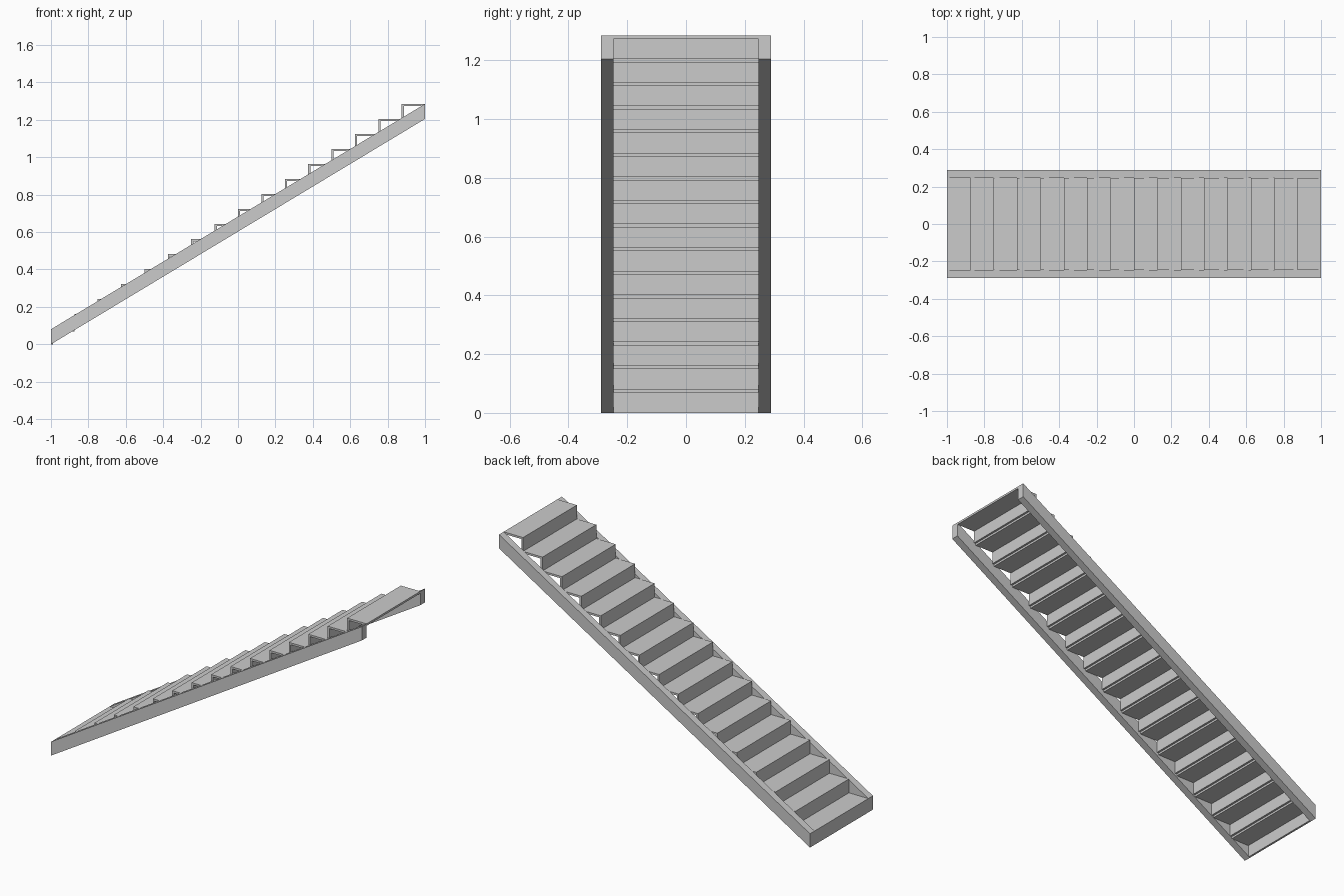
import bpy

if "Cube" in bpy.data.objects:
    bpy.data.objects.remove(bpy.data.objects["Cube"])

STEPS = 16
RUN = 2.0 / STEPS
RISE = 1.285 / STEPS
THICK = 0.0115          # board thickness of treads and risers
INNER, OUTER = 0.247, 0.289

grey = bpy.data.materials.new("light grey")
grey.diffuse_color = (0.6, 0.6, 0.6, 1)
grey.use_nodes = True
grey.node_tree.nodes["Principled BSDF"].inputs["Base Color"].default_value = grey.diffuse_color


def extrude_profile(name, profile, y0, y1):
    """Solid made from an (x, z) outline, counter-clockwise seen from the front."""
    n = len(profile)
    verts = [(x, y, z) for y in (y0, y1) for x, z in profile]
    faces = [tuple(range(n)), tuple(reversed(range(n, 2 * n)))]
    faces += [(i, i + n, (i + 1) % n + n, (i + 1) % n) for i in range(n)]
    mesh = bpy.data.meshes.new(name)
    mesh.from_pydata(verts, [], faces)
    mesh.materials.append(grey)
    obj = bpy.data.objects.new(name, mesh)
    bpy.context.collection.objects.link(obj)
    return obj


# Sloping side boards, cut vertical at both ends
top = RISE * STEPS
board = [(-1, 0), (1, top - RISE), (1, top), (-1, RISE)]
extrude_profile("stringer_front", board, -OUTER, -INNER)
extrude_profile("stringer_back", board, INNER, OUTER)

# Each step is an L-shaped board: a riser with a tread on top
for k in range(STEPS):
    x0, x1 = -1 + k * RUN, -1 + (k + 1) * RUN
    z0, z1 = k * RISE, (k + 1) * RISE
    step = [(x0, z0), (x0 + THICK, z0), (x0 + THICK, z1 - THICK),
            (x1, z1 - THICK), (x1, z1), (x0, z1)]
    extrude_profile(f"step_{k + 1}", step, -INNER, INNER)
